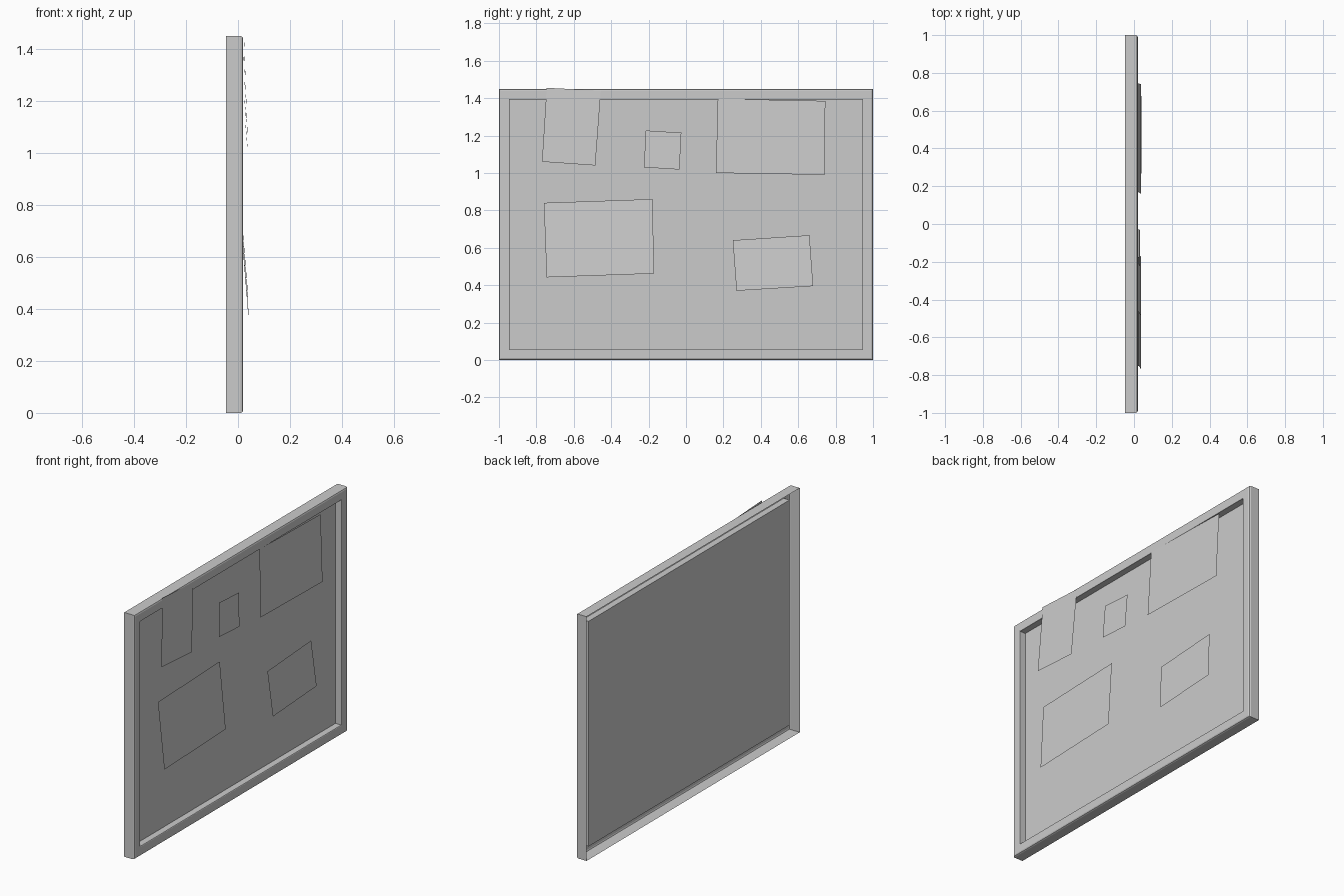
import bpy, bmesh

if "Cube" in bpy.data.objects:
    bpy.data.objects.remove(bpy.data.objects["Cube"])

W, H = 1.0, 1.45          # half width, height of the board
PANEL_X = -0.02           # depth of the recessed panel


def new_object(name, bm):
    mesh = bpy.data.meshes.new(name)
    bm.to_mesh(mesh)
    bm.free()
    ob = bpy.data.objects.new(name, mesh)
    bpy.context.collection.objects.link(ob)
    return ob


def rect_loop(bm, x, inset):
    """Rectangle of the board outline, moved inward by inset."""
    y = W - inset
    return [bm.verts.new(p) for p in ((x, -y, inset), (x, y, inset),
                                      (x, y, H - inset), (x, -y, H - inset))]


# Hollow moulding: outer wall, softened front face, inner wall back to the panel
profile = [(-0.047, 0), (0.010, 0), (0.017, 0.003), (0.020, 0.010),
           (0.020, 0.054), (0.018, 0.057), (PANEL_X, 0.057)]
bm = bmesh.new()
loops = [rect_loop(bm, x, i) for x, i in profile]
for a, b in zip(loops, loops[1:]):
    for k in range(4):
        n = (k + 1) % 4
        bm.faces.new((a[k], a[n], b[n], b[k]))
new_object("frame", bm)

# Recessed pin panel
bm = bmesh.new()
bm.faces.new(rect_loop(bm, PANEL_X, 0.057))
new_object("panel", bm)


def paper(name, corners, x_bottom, x_top):
    """Flat sheet: bottom left, bottom right, top right, top left as (y, z)."""
    bm = bmesh.new()
    xs = (x_bottom, x_bottom, x_top, x_top)
    bm.faces.new([bm.verts.new((x, y, z)) for x, (y, z) in zip(xs, corners)])
    new_object(name, bm)


# Pinned sheets, leaning out at the bottom
paper("tall_paper", [(-.77, 1.06), (-.485, 1.04), (-.455, 1.44), (-.745, 1.455)], .037, .023)
paper("small_note", [(-.225, 1.03), (-.035, 1.018), (-.025, 1.215), (-.215, 1.227)], .033, .025)
paper("wide_paper", [(.16, 1.0), (.74, .99), (.745, 1.385), (.17, 1.397)], .037, .021)
paper("large_paper", [(-.745, .442), (-.17, .462), (-.18, .86), (-.76, .84)], .038, .006)
paper("card", [(.27, .37), (.68, .395), (.66, .667), (.25, .64)], .04, .018)
